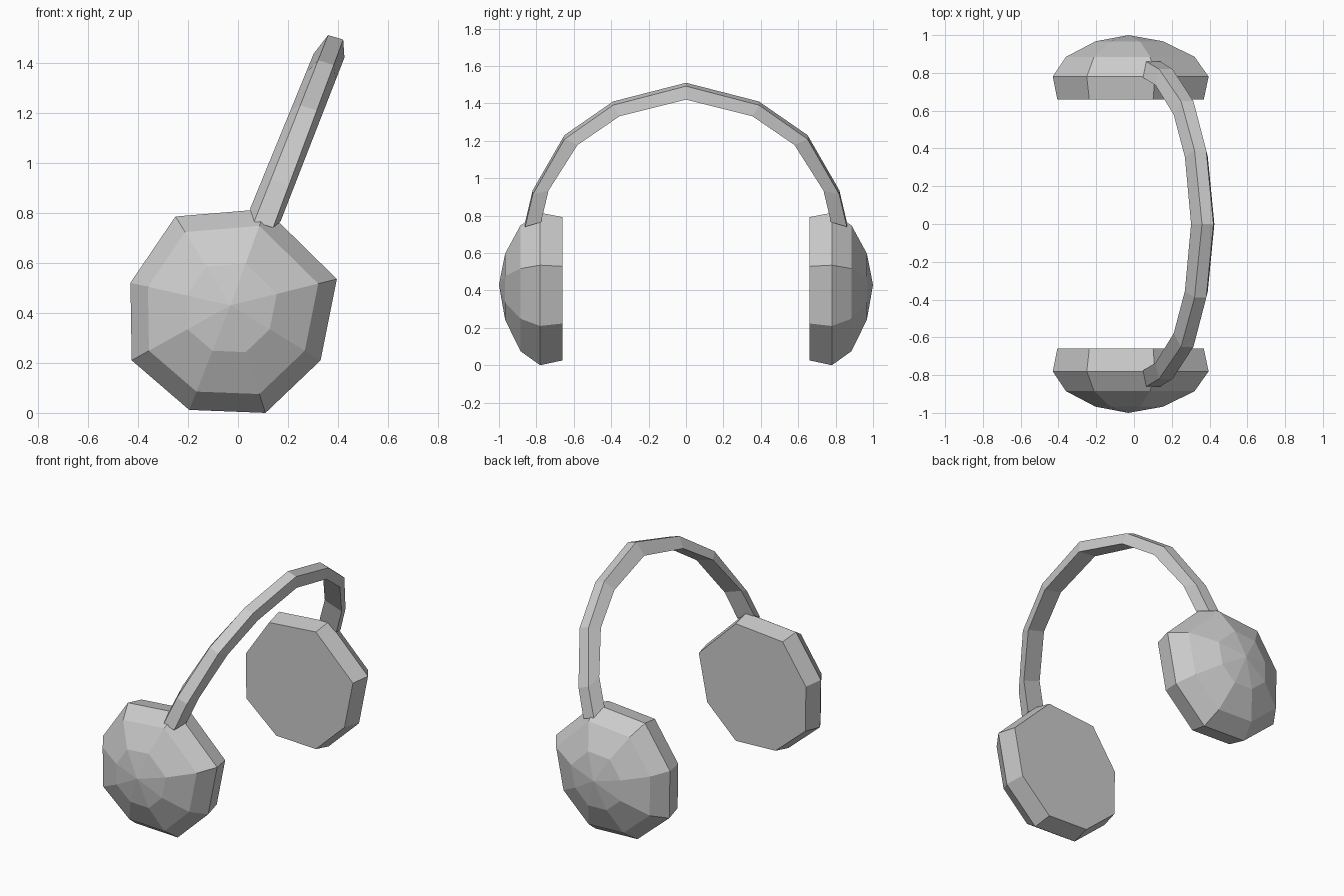
import bpy, bmesh

if "Cube" in bpy.data.objects:
    bpy.data.objects.remove(bpy.data.objects["Cube"])


def make_part(name, rings, tip=None):
    """Loft closed rings into a solid, then mirror it front to back."""
    bm = bmesh.new()
    loops = [[bm.verts.new(p) for p in ring] for ring in rings]
    n = len(loops[0])
    for a, b in zip(loops, loops[1:]):
        for i in range(n):
            j = (i + 1) % n
            bm.faces.new((a[i], a[j], b[j], b[i]))
    if tip:
        # closed cup: flat inner pad and pointed outer fan
        bm.faces.new(loops[0])
        t = bm.verts.new(tip)
        for i in range(n):
            bm.faces.new((loops[-1][i], loops[-1][(i + 1) % n], t))
    else:
        # band half: open on the mirror plane, capped at the cup
        bm.faces.new(loops[-1])
    bmesh.ops.recalc_face_normals(bm, faces=bm.faces)
    mesh = bpy.data.meshes.new(name)
    bm.to_mesh(mesh)
    bm.free()
    obj = bpy.data.objects.new(name, mesh)
    bpy.context.collection.objects.link(obj)
    mod = obj.modifiers.new("mirror", 'MIRROR')
    mod.use_axis = (False, True, False)
    mod.merge_threshold = 0.001
    return obj


# Ear cups: uneven octagon scaled towards its centre in steps outward
CX, CZ = -0.03, 0.43
octagon = [(0.395, 0.535), (0.33, 0.21), (0.11, 0.0), (-0.195, 0.012),
           (-0.425, 0.21), (-0.43, 0.52), (-0.25, 0.785), (0.11, 0.815)]
profile = [(0.66, 0.94), (0.78, 1.0), (0.885, 0.825), (0.967, 0.435)]
cup_rings = [[(CX + (x - CX) * s, -y, CZ + (z - CZ) * s) for x, z in octagon]
             for y, s in profile]
make_part("ear_cups", cup_rings, tip=(CX, -1.0, CZ))

# Headband: four edge lines leaning towards +x, swept over the arch
outer = [(0, 1.51), (0.39, 1.41), (0.65, 1.23), (0.82, 0.935), (0.86, 0.765)]
inner = [(0, 1.425), (0.355, 1.335), (0.58, 1.18), (0.735, 0.935), (0.775, 0.765)]
last = len(outer) - 1


def edge_point(path, k, x0, z0, slope, dz_top, dz_end):
    y, z = path[k]
    z += dz_top + (dz_end - dz_top) * k / last
    return (x0 + (z - z0) * slope, -y, z)


band_rings = [[edge_point(outer, k, 0.065, 0.765, 0.396, 0, 0),
               edge_point(outer, k, 0.14, 0.74, 0.373, -0.018, -0.025),
               edge_point(inner, k, 0.17, 0.765, 0.39, -0.005, 0),
               edge_point(inner, k, 0.05, 0.82, 0.41, 0.01, 0.05)]
              for k in range(last + 1)]
make_part("headband", band_rings)
